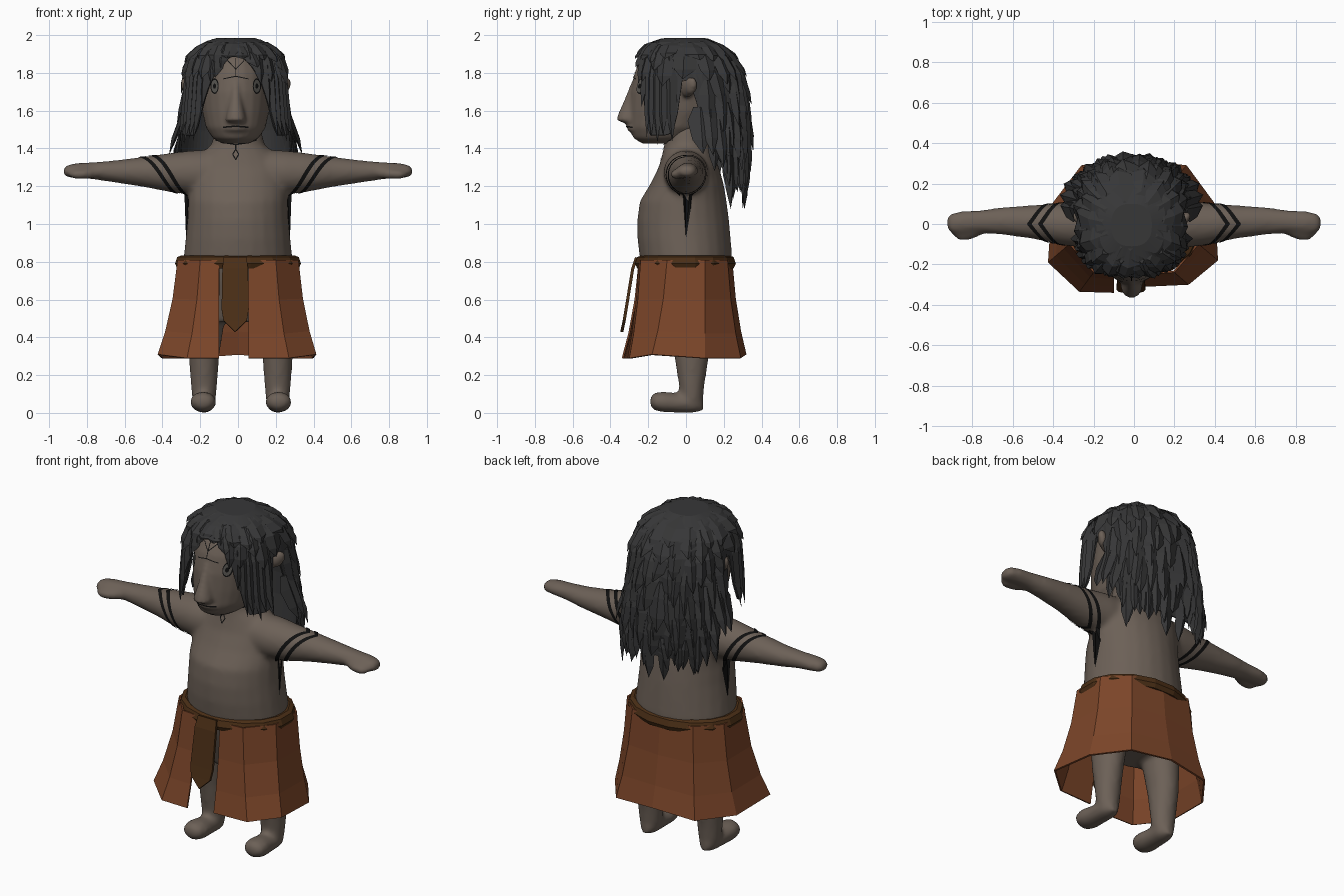
import bpy, bmesh, math, random
from mathutils import Vector
from mathutils.bvhtree import BVHTree

random.seed(4)
if "Cube" in bpy.data.objects:
    bpy.data.objects.remove(bpy.data.objects["Cube"])


def material(name, r, g, b):
    m = bpy.data.materials.new(name)
    m.use_nodes = True
    m.diffuse_color = (r, g, b, 1)
    bsdf = m.node_tree.nodes["Principled BSDF"]
    bsdf.inputs["Base Color"].default_value = (r, g, b, 1)
    bsdf.inputs["Roughness"].default_value = 0.9
    return m


SKIN = material("skin", 0.15, 0.118, 0.095)
HAIR = material("hair", 0.038, 0.038, 0.039)
CLOTH = material("rust_cloth", 0.2, 0.06, 0.022)
BELT = material("dark_leather", 0.07, 0.028, 0.008)
INK = material("black_ink", 0.005, 0.005, 0.005)
EYE = material("eye_grey", 0.1, 0.095, 0.085)


def finish(bm, name, mat, thickness=0):
    bmesh.ops.recalc_face_normals(bm, faces=bm.faces)
    me = bpy.data.meshes.new(name)
    bm.to_mesh(me)
    bm.free()
    ob = bpy.data.objects.new(name, me)
    bpy.context.collection.objects.link(ob)
    me.materials.append(mat)
    if thickness:
        ob.modifiers.new("thickness", "SOLIDIFY").thickness = thickness
    return ob


def interp(table, v):
    """Linear lookup in rows sorted by their first value."""
    for a, b in zip(table, table[1:]):
        if v <= b[0]:
            t = max(0, (v - a[0]) / (b[0] - a[0]))
            return [p + (q - p) * t for p, q in zip(a[1:], b[1:])]
    return list(table[-1][1:])


def bridge(bm, a, b, closed=True):
    n = len(a)
    for i in range(n if closed else n - 1):
        j = (i + 1) % n
        bm.faces.new((a[i], a[j], b[j], b[i]))


def loft(bm, axis, rings, flip=1, shift=0, seg=24):
    """Ellipses (position, centre, centre, radius, radius) along an axis, capped."""
    rows = []
    for pos, c1, c2, r1, r2 in rings:
        row = []
        for i in range(seg):
            t = math.tau * i / seg
            co = [c1 + r1 * math.cos(t), c2 + r2 * math.sin(t)]
            co.insert(axis, pos)
            row.append(bm.verts.new((co[0] * flip + shift, co[1], co[2])))
        rows.append(row)
    for a, b in zip(rows, rows[1:]):
        bridge(bm, a, b)
    bm.faces.new(rows[0])
    bm.faces.new(rows[-1])


def fuse(ob, voxel, rounds):
    """Blend overlapping volumes into one smooth skin."""
    r = ob.modifiers.new("fuse", "REMESH")
    r.mode, r.voxel_size, r.use_smooth_shade = "VOXEL", voxel, True
    s = ob.modifiers.new("soften", "SMOOTH")
    s.factor, s.iterations = 0.5, rounds


# Body: torso, arms, thumbs, legs and feet
bm = bmesh.new()
loft(bm, 2, [(.48, 0, .02, .2, .15), (.7, 0, 0, .28, .21), (.82, 0, 0, .288, .245),
             (.92, 0, -.01, .278, .247), (1.02, 0, -.015, .268, .243), (1.12, 0, -.015, .264, .23),
             (1.21, 0, .005, .264, .195), (1.3, 0, .015, .26, .16), (1.37, 0, .01, .2, .135),
             (1.42, 0, .005, .14, .12), (1.54, 0, 0, .115, .105)])
for s in (-1, 1):
    loft(bm, 0, [(.1, 0, 1.27, .12, .125), (.25, 0, 1.272, .118, .117), (.35, 0, 1.272, .105, .105),
                 (.5, .01, 1.276, .083, .08), (.65, .015, 1.278, .068, .059), (.77, .012, 1.282, .055, .045),
                 (.85, .008, 1.283, .056, .04), (.9, .005, 1.28, .05, .034), (.924, .005, 1.278, .03, .02)], s)
    loft(bm, 0, [(.72, -.01, 1.275, .03, .028), (.8, -.043, 1.265, .034, .028),
                 (.86, -.052, 1.262, .032, .025), (.895, -.045, 1.262, .015, .014)], s)
    loft(bm, 2, [(.02, .195, .03, .05, .05), (.07, .195, .03, .062, .06), (.15, .195, .03, .07, .068),
                 (.3, .195, .03, .08, .092), (.65, .17, .02, .11, .13)], s, .015)
    loft(bm, 1, [(.09, .195, .04, .03, .03), (.04, .195, .05, .058, .05), (-.05, .198, .053, .062, .052),
                 (-.12, .2, .058, .07, .055), (-.165, .2, .06, .062, .047), (-.19, .2, .06, .03, .025)], s, .015)
body = finish(bm, "body", SKIN)
fuse(body, .015, 6)

# Head: skull, broad sloping nose, ears
CX = -.012
bm = bmesh.new()
loft(bm, 2, [(1.425, CX, -.13, .07, .1), (1.455, CX, -.115, .122, .165), (1.51, CX, -.09, .158, .21),
             (1.6, CX, -.06, .178, .24), (1.7, CX, -.045, .188, .25), (1.8, CX, -.035, .185, .238),
             (1.87, CX, -.03, .155, .21), (1.92, CX, -.02, .09, .15)])
loft(bm, 2, [(1.53, CX, -.285, .04, .03), (1.55, CX, -.305, .055, .062), (1.575, CX, -.3, .05, .062),
             (1.65, CX, -.28, .035, .05), (1.75, CX, -.25, .025, .04)])
loft(bm, 2, [(1.485, CX, -.25, .05, .04), (1.5, CX, -.265, .07, .05), (1.53, CX, -.265, .06, .045)])
for s in (-1, 1):
    loft(bm, 0, [(.14, .0, 1.71, .03, .04), (.22, .01, 1.72, .035, .05),
                 (.27, .03, 1.735, .03, .045), (.29, .04, 1.745, .014, .02)], s, CX)
head = finish(bm, "head", SKIN)
fuse(head, .011, 5)

# Skirt: two front edges leave a slit, low-poly panels flare to the hem
hem = [(.055, -.31), (.27, -.3), (.415, -.18), (.4, .1), (.26, .29), (0, .32),
       (-.26, .29), (-.405, .1), (-.425, -.19), (-.27, -.335), (-.1, -.34)]
waist = [(.055, -.25), (.2, -.24), (.32, -.1), (.32, .1), (.2, .22), (0, .245),
         (-.2, .22), (-.32, .1), (-.32, -.1), (-.2, -.24), (-.1, -.25)]
bm = bmesh.new()
rows = []
for z, f in ((.81, 0), (.6, .25), (.42, .62), (.29, 1)):
    rows.append([bm.verts.new((w[0] + (h[0] - w[0]) * f, w[1] + (h[1] - w[1]) * f,
                               z + .02 * f * (i % 3 == 2))) for i, (w, h) in enumerate(zip(waist, hem))])
for a, b in zip(rows, rows[1:]):
    bridge(bm, a, b, False)
finish(bm, "skirt", CLOTH, .01)

# Belt: faceted padded ring
bm = bmesh.new()
rows = []
for i in range(16):
    a = math.tau * (i + .5) / 16
    rows.append([bm.verts.new(((.34 - d) * math.cos(a), -.003 + (.272 - d) * math.sin(a), z))
                 for d, z in ((.07, .765), (.012, .765), (0, .79), (.012, .825), (.035, .834), (.07, .825))])
for i in range(16):
    bridge(bm, rows[i], rows[(i + 1) % 16])
finish(bm, "belt", BELT)

# Hanging belt end with a pointed tip
bm = bmesh.new()
rows = [[bm.verts.new((-.015 + k * w, y, z)) for k in (-1, 1)]
        for w, y, z in ((.06, -.27, .825), (.068, -.29, .765), (.072, -.325, .55), (.062, -.335, .49))]
for a, b in zip(rows, rows[1:]):
    bridge(bm, a, b, False)
bm.faces.new((*rows[-1], bm.verts.new((-.015, -.348, .43))))
finish(bm, "belt_end", BELT, .016)

# Hair volume: height -> half width, front y, back y; angle 0 is the back
VOLUME = [(1.05, .27, -.2, .28), (1.25, .3, -.22, .31), (1.4, .305, -.25, .325), (1.5, .29, -.265, .325),
          (1.65, .265, -.265, .315), (1.8, .258, -.255, .288), (1.9, .23, -.235, .235),
          (1.96, .17, -.19, .165), (1.985, .1, -.11, .1)]
# Angle -> lowest point of the hair, leaving openings for ears and face
EDGE = [(0, 1.22), (50, 1.24), (75, 1.4), (83, 1.5), (88, 1.76), (96, 1.76), (102, 1.5),
        (112, 1.47), (138, 1.47), (146, 1.66), (155, 1.76), (167, 1.85), (180, 1.9)]


def edge(a):
    return interp(EDGE, abs((a + 180) % 360 - 180))[0]


def on_hair(a, z, out=0):
    rx, front, back = interp(VOLUME, z)
    t = math.radians(a)
    sx, cy = [math.copysign(abs(v) ** .8, v) for v in (math.sin(t), math.cos(t))]
    return Vector((CX + rx * sx + out * math.sin(t),
                   (front + back) / 2 + (back - front) / 2 * cy + out * math.cos(t), z))


# Hair cap under the locks
bm = bmesh.new()
rows = []
for k in range(9):
    rows.append([bm.verts.new(on_hair(a, 1.985 + (edge(a) - 1.985) * (k / 8) ** 1.5))
                 for a in range(0, 360, 5)])
for a, b in zip(rows, rows[1:]):
    bridge(bm, a, b)
bm.faces.new(rows[0])
finish(bm, "hair_cap", HAIR, .008)


def lock(bm, a, z0, z1, width, flare=.03, bend=0):
    """Tapered, ridged strand lying on the hair volume and ending in a point."""
    rows = []
    for t, w, out in ((0, .6, -.004), (.3, 1, .008), (.7, .75, flare * .6)):
        z, c = z0 + (z1 - z0) * t, a + bend * t
        rows.append([bm.verts.new(on_hair(c + k * w * width, z, out + (.015 if k == 0 else -.004)))
                     for k in (-1, 0, 1)])
    for p, q in zip(rows, rows[1:]):
        bridge(bm, p, q)
    tip = bm.verts.new(on_hair(a + bend, z1, flare))
    for i in range(3):
        bm.faces.new((rows[-1][i], rows[-1][(i + 1) % 3], tip))
    bm.faces.new(rows[0])


# Layered locks, shortest on the crown and longest down the back
bm = bmesh.new()
for z0, length, step, reach in ((1.975, .11, 24, 180), (1.94, .16, 18, 180), (1.86, .2, 15, 82),
                                (1.76, .22, 14, 82), (1.66, .24, 13, 80), (1.55, .24, 12, 76),
                                (1.44, .24, 11, 68), (1.34, .21, 10, 52)):
    for i in range(int(2 * reach / step) + 1):
        a = -reach + i * step + random.uniform(-4, 4)
        top = z0 + random.uniform(-.025, .01)
        low = max(top - length * random.uniform(.8, 1.2), edge(a) - (.15 if abs(a) < 80 else .01))
        if top - low > .04:
            lock(bm, a, top, low, step * .62, random.uniform(.012, .035), random.uniform(-5, 5))
for s in (-1, 1):
    # Curtains framing the face
    for a, z0, z1, w in ((106, 1.9, 1.43, 7), (115, 1.88, 1.47, 8), (123, 1.93, 1.43, 8), (131, 1.9, 1.45, 8),
                         (138, 1.92, 1.44, 6), (146, 1.93, 1.62, 7), (156, 1.95, 1.74, 8), (167, 1.96, 1.83, 8)):
        lock(bm, s * a, z0, z1 + random.uniform(-.01, .02), w, .014)
    # Loose strands flaring over the shoulders
    for a, z0, z1, out in ((84, 1.62, 1.37, .05), (76, 1.68, 1.36, .06), (66, 1.6, 1.3, .06), (56, 1.5, 1.2, .04)):
        lock(bm, s * a, z0, z1, 8, out)
lock(bm, 52, 1.45, 1.08, 9, .05)
finish(bm, "hair_locks", HAIR)

# Painted marks, laid on the skin as very thin plates
deps = bpy.context.evaluated_depsgraph_get()
deps.update()
trees = {ob.name: BVHTree.FromObject(ob, deps) for ob in (body, head)}


def cast(tree, origin, direction, lift=.004):
    hit = trees[tree].ray_cast(Vector(origin), Vector(direction).normalized())[0]
    return (hit or Vector((origin[0], -.2, origin[2]))) - Vector(direction).normalized() * lift


def strokes(name, tree, lines, width):
    bm = bmesh.new()
    for line in lines:
        for p, q in zip(line, line[1:]):
            p, q = Vector(p), Vector(q)
            side = (q - p).orthogonal().normalized() * width / 2
            rows = []
            for i in range(9):
                c = p.lerp(q, i / 8)
                rows.append([bm.verts.new(cast(tree, (v.x, -1, v.y), (0, 1, 0))) for v in (c - side, c + side)])
            for a, b in zip(rows, rows[1:]):
                bridge(bm, a, b, False)
    finish(bm, name, INK)


def disc(name, x, z, rx, rz, mat, lift):
    bm = bmesh.new()
    ring = [bm.verts.new(cast("head", (x + rx * math.cos(t), -1, z + rz * math.sin(t)), (0, 1, 0), lift))
            for t in (math.tau * i / 16 for i in range(16))]
    hub = bm.verts.new(cast("head", (x, -1, z), (0, 1, 0), lift))
    for i in range(16):
        bm.faces.new((ring[i], ring[(i + 1) % 16], hub))
    finish(bm, name, mat)


for s, side in ((1, "left"), (-1, "right")):
    x = CX + s * .112
    disc(side + "_eye_outline", x, 1.73, .022, .042, INK, .003)
    disc(side + "_eye", x, 1.73, .017, .034, EYE, .006)
    disc(side + "_pupil", x, 1.73, .008, .014, INK, .009)
strokes("mouth", "head", [[(-.08, 1.512), (CX, 1.518), (.056, 1.512)]], .008)
strokes("forehead_mark", "head", [[(-.055, 1.865), (CX, 1.82), (.032, 1.865)], [(CX, 1.88), (CX, 1.778)],
                                  [(-.08, 1.768), (CX, 1.782), (.056, 1.768)]], .005)
strokes("neck_mark", "body", [[(-.12, 1.445), (-.06, 1.428), (CX, 1.42), (.04, 1.428), (.1, 1.445)],
                              [(CX, 1.42), (CX, 1.395), (-.028, 1.37), (CX, 1.34), (.004, 1.37), (CX, 1.395)]], .006)

# Two pointed bands around each upper arm
bm = bmesh.new()
for s in (-1, 1):
    for start in (.53, .475):
        rings = []
        for x0 in (start, start - .024):
            ring = []
            for i in range(48):
                t = math.tau * i / 48
                dy, dz = math.sin(t), math.cos(t)
                x = x0 - .2 * min(i, 48 - i) / 24
                ring.append(bm.verts.new(cast("body", (s * x, .5 * dy, 1.274 + .5 * dz), (0, -dy, -dz))))
            rings.append(ring)
        bridge(bm, *rings)
finish(bm, "arm_bands", INK)
